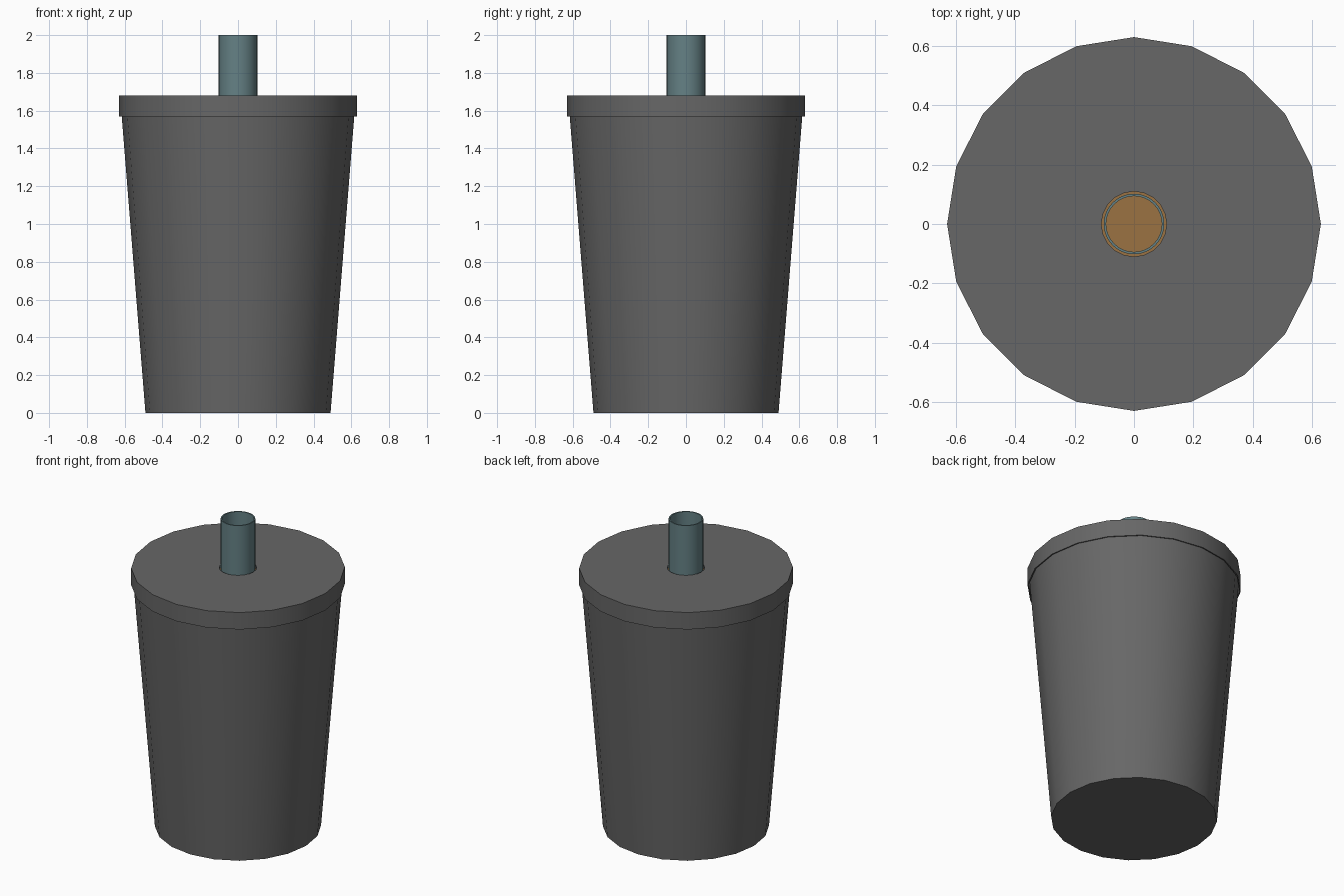
import bpy, bmesh, math

if "Cube" in bpy.data.objects:
    bpy.data.objects.remove(bpy.data.objects["Cube"])


def material(name, rgb):
    m = bpy.data.materials.new(name)
    m.diffuse_color = (*rgb, 1)
    m.use_nodes = True
    m.node_tree.nodes["Principled BSDF"].inputs["Base Color"].default_value = m.diffuse_color
    return m


GREY = material("dark grey plastic", (0.135, 0.135, 0.135))
BROWN = material("brown drink", (0.33, 0.17, 0.055))
TEAL = material("teal straw", (0.13, 0.22, 0.235))


def lathe(name, profile, sides, mat, closed=False):
    """Turn an (r, z) profile around z; points with r = 0 become poles."""
    bm = bmesh.new()
    rings = []
    for r, z in profile:
        if r == 0:
            rings.append([bm.verts.new((0, 0, z))] * sides)
        else:
            rings.append([bm.verts.new((r * math.cos(2 * math.pi * i / sides),
                                        r * math.sin(2 * math.pi * i / sides), z))
                          for i in range(sides)])
    pairs = list(zip(rings, rings[1:]))
    if closed:
        pairs.append((rings[-1], rings[0]))
    for a, b in pairs:
        for i in range(sides):
            j = (i + 1) % sides
            bm.faces.new(dict.fromkeys((a[i], a[j], b[j], b[i])))
    bmesh.ops.recalc_face_normals(bm, faces=bm.faces)
    mesh = bpy.data.meshes.new(name)
    bm.to_mesh(mesh)
    bm.free()
    mesh.materials.append(mat)
    obj = bpy.data.objects.new(name, mesh)
    bpy.context.collection.objects.link(obj)
    bpy.ops.object.select_all(action='DESELECT')
    obj.select_set(True)
    bpy.context.view_layer.objects.active = obj
    bpy.ops.object.shade_smooth_by_angle(angle=math.radians(30))
    return obj


# Tapered cup, hollow with a thin wall
lathe("cup", [(0, 0), (0.49, 0), (0.622, 1.65), (0.607, 1.65), (0.477, 0.02), (0, 0.02)],
      20, GREY)

# Drink filling the cup
lathe("drink", [(0, 0.025), (0.474, 0.025), (0.588, 1.45), (0, 1.45)], 20, BROWN)

# Lid cap with a round straw hole: 40 sides for the hole, 20 for the rim
lid = lathe("lid", [(0.63, 1.57), (0.63, 1.68), (0.11, 1.68), (0.11, 1.66),
                    (0.623, 1.66), (0.623, 1.57)], 20, GREY, closed=True)

# Open straw tube standing in the drink
lathe("straw", [(0.102, 0.08), (0.102, 2.0), (0.094, 2.0), (0.094, 0.08)],
      32, TEAL, closed=True)
